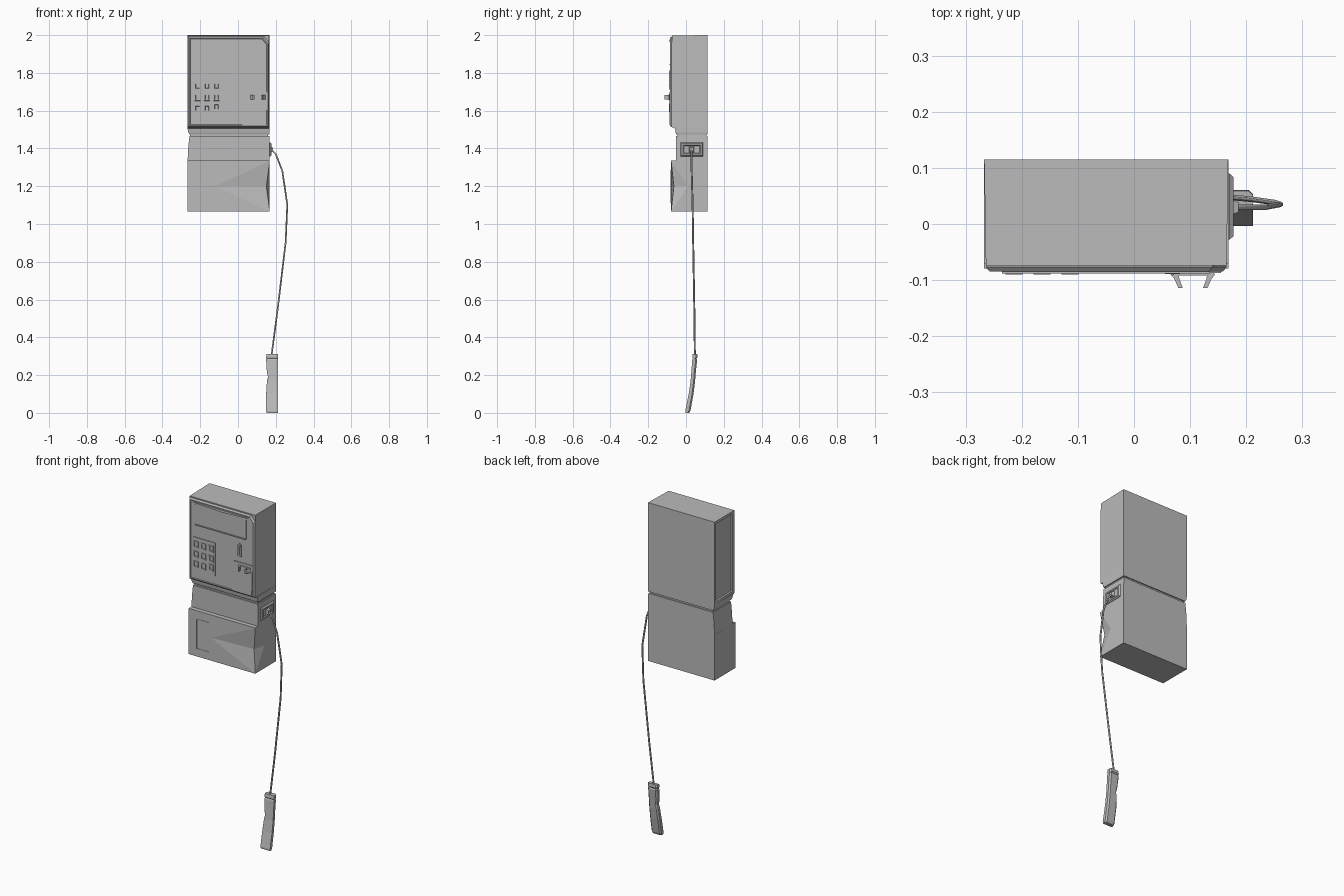
import bpy, bmesh
from mathutils import Vector

cube = bpy.data.objects.get("Cube")
if cube:
    bpy.data.objects.remove(cube, do_unlink=True)

grey = bpy.data.materials.new("plain grey")
grey.use_nodes = True
COLOUR = (0.5, 0.5, 0.5, 1)
grey.diffuse_color = COLOUR
grey.node_tree.nodes["Principled BSDF"].inputs["Base Color"].default_value = COLOUR


def finish(name, bm):
    bmesh.ops.recalc_face_normals(bm, faces=bm.faces)
    mesh = bpy.data.meshes.new(name)
    bm.to_mesh(mesh)
    bm.free()
    mesh.materials.append(grey)
    obj = bpy.data.objects.new(name, mesh)
    bpy.context.collection.objects.link(obj)
    return obj


def loft_mesh(rings):
    """Closed tube through equal rings, capped at both ends."""
    bm = bmesh.new()
    loops = [[bm.verts.new(p) for p in ring] for ring in rings]
    n = len(loops[0])
    for a, b in zip(loops, loops[1:]):
        for i in range(n):
            j = (i + 1) % n
            bm.faces.new((a[i], a[j], b[j], b[i]))
    bm.faces.new(loops[0])
    bm.faces.new(loops[-1])
    return bm


def rect_y(x0, x1, z0, z1, y):
    return [(x0, y, z0), (x1, y, z0), (x1, y, z1), (x0, y, z1)]


def rect_x(y0, y1, z0, z1, x):
    return [(x, y0, z0), (x, y1, z0), (x, y1, z1), (x, y0, z1)]


def rect_z(x0, x1, y0, y1, z):
    return [(x0, y0, z), (x1, y0, z), (x1, y1, z), (x0, y1, z)]


def box(name, x0, x1, y0, y1, z0, z1):
    return finish(name, loft_mesh([rect_z(x0, x1, y0, y1, z) for z in (z0, z1)]))


def prism(name, outline, y0, y1):
    return finish(name, loft_mesh([[(x, y, z) for x, z in outline] for y in (y0, y1)]))


L, R, BACK = -0.267, 0.168, 0.115
FRONT = -0.085

# Upper housing with a sunken panel in its left-hand wall
bm = loft_mesh([rect_y(L, R, 1.51, 2.0, BACK),
                rect_y(L + 0.003, R - 0.003, 1.51, 1.998, -0.074)])
bm.faces.ensure_lookup_table()
bmesh.ops.recalc_face_normals(bm, faces=bm.faces)
side = min(bm.faces, key=lambda f: f.calc_center_median().x)
bmesh.ops.inset_individual(bm, faces=[side], thickness=0.022)
bmesh.ops.inset_individual(bm, faces=[side], thickness=0.004, depth=-0.008)
finish("upper_housing", bm)


# Front door with clipped upper right corner and shallow raised rim
def door(inset, y):
    x0, x1, z0, z1 = L + inset, R - inset, 1.51 + inset, 1.995 - inset
    return [(x0, y, z0), (x1, y, z0), (x1, y, z1 - 0.03), (x1 - 0.025, y, z1), (x0, y, z1)]


finish("front_door", loft_mesh([door(0.003, -0.07), door(0.003, -0.077), door(0.010, FRONT),
                                door(0.014, FRONT), door(0.016, FRONT + 0.003)]))

# Arched hood and display ledges
prism("display_hood", [(-0.235, 1.978), (-0.21, 1.971), (-0.04, 1.964), (0.11, 1.971),
                       (0.135, 1.978)], FRONT - 0.003, FRONT + 0.005)
box("display_ledge", -0.22, 0.11, FRONT - 0.003, FRONT + 0.005, 1.842, 1.847)
box("display_left_edge", -0.222, -0.219, FRONT - 0.001, FRONT + 0.005, 1.847, 1.96)
box("display_right_edge", 0.109, 0.112, FRONT - 0.001, FRONT + 0.005, 1.847, 1.96)

# Keypad plate and dished buttons
box("keypad_plate", -0.235, -0.09, FRONT - 0.001, FRONT + 0.005, 1.575, 1.77)
for row in range(3):
    for col in range(3):
        x, z = -0.214 + 0.05 * col, 1.73 - 0.059 * row
        if row == 2 and col == 2:
            z += 0.008

        def key(hw, y):
            return rect_y(x - hw, x + hw, z - hw * 1.2, z + hw * 1.2, y)
        finish(f"key_{row}_{col}", loft_mesh([key(0.016, FRONT + 0.004), key(0.015, FRONT - 0.005),
                                              key(0.010, FRONT - 0.005), key(0.009, FRONT - 0.002)]))

# Coin slot surround
prism("coin_slot", [(0.055, 1.738), (0.082, 1.734), (0.08, 1.80), (0.07, 1.812), (0.058, 1.80)],
      FRONT - 0.004, FRONT + 0.005)
prism("coin_slit", [(0.066, 1.745), (0.071, 1.745), (0.071, 1.798), (0.066, 1.798)],
      FRONT - 0.006, FRONT)

# Cradle backing plate and its two bent hooks
prism("cradle_plate", [(0.02, 1.525), (0.15, 1.525), (0.155, 1.70), (0.036, 1.70), (0.034, 1.63)],
      FRONT - 0.002, FRONT + 0.005)
box("cradle_bar", 0.066, 0.142, -0.092, FRONT, 1.657, 1.685)
for name, sx in (("cradle_hook_right", -1), ("cradle_hook_left", 1)):
    path = [(0.026, -0.086), (0.040, -0.089), (0.033, -0.098), (0.026, -0.114),
            (0.018, -0.114), (0.024, -0.098)]
    finish(name, loft_mesh([[(0.105 + sx * px, y, z) for px, y in path] for z in (1.658, 1.684)]))

# Collar, groove and neck between the two housings
finish("collar", loft_mesh([rect_z(L + 0.010, R - 0.002, -0.052, BACK, 1.475),
                            rect_z(L + 0.004, R, -0.055, BACK, 1.485),
                            rect_z(L, R, -0.058, BACK, 1.505),
                            rect_z(L, R, -0.070, BACK, 1.512)]))
box("groove", L + 0.014, R - 0.008, -0.045, BACK - 0.006, 1.455, 1.478)
finish("neck", loft_mesh([rect_z(L, R, -0.053, BACK, 1.33),
                          rect_z(L + 0.003, R, -0.053, BACK, 1.40),
                          rect_z(L + 0.010, R - 0.002, -0.053, BACK, 1.465)]))

# Lower housing: right front edge is pinched in, with facets fanning out to it
bm = bmesh.new()
T, B, F = 1.335, 1.065, -0.079
tfl, tfr, tbr, tbl = [bm.verts.new(p) for p in rect_z(L, R, F, BACK, T)]
bfl, bfr, bbr, bbl = [bm.verts.new(p) for p in rect_z(L, R, F, BACK, B)]
pinch = bm.verts.new((0.15, -0.064, 1.2))
front_mid = bm.verts.new((-0.12, F, 1.2))
side_mid = bm.verts.new((R, 0.01, 1.2))
for face in ((tfl, tfr, tbr, tbl), (bfl, bfr, bbr, bbl), (tbl, tbr, bbr, bbl),
             (tfl, tbl, bbl, bfl),
             (tfl, bfl, front_mid), (tfl, front_mid, tfr), (bfl, bfr, front_mid),
             (tfr, front_mid, pinch), (bfr, pinch, front_mid),
             (tfr, pinch, side_mid), (bfr, side_mid, pinch),
             (tfr, side_mid, tbr), (bfr, bbr, side_mid), (tbr, side_mid, bbr)):
    bm.faces.new(face)
finish("lower_housing", bm)

# Faint card outline on the lower front
box("card_top_line", -0.215, -0.13, F - 0.002, F + 0.003, 1.284, 1.287)
box("card_side_line", -0.216, -0.213, F - 0.002, F + 0.003, 1.11, 1.287)
box("card_bottom_line", -0.215, -0.13, F - 0.002, F + 0.003, 1.11, 1.113)


# Cord socket on the side wall
def socket(inset, x):
    return rect_x(-0.028 + inset, 0.09 - inset, 1.358 + inset, 1.432 - inset, x)


finish("cord_socket", loft_mesh([socket(0, R - 0.005), socket(0, 0.170), socket(0.006, 0.177),
                                 socket(0.014, 0.177), socket(0.018, 0.172)]))
finish("cord_nozzle", loft_mesh([rect_x(0.014, 0.046, 1.375, 1.412, 0.165),
                                 rect_x(0.021, 0.039, 1.384, 1.404, 0.186)]))

# Hanging cord
curve = bpy.data.curves.new("cord_path", "CURVE")
curve.dimensions = "3D"
points = [(0.175, 0.03, 1.396), (0.20, 0.03, 1.37), (0.235, 0.03, 1.28), (0.261, 0.035, 1.10),
          (0.252, 0.038, 0.90), (0.21, 0.044, 0.55), (0.177, 0.047, 0.30)]
spline = curve.splines.new("POLY")
spline.points.add(len(points) - 1)
for point, co in zip(spline.points, points):
    point.co = (*co, 1)
curve.bevel_depth = 0.005
curve.bevel_resolution = 1
curve.use_fill_caps = True
curve.materials.append(grey)
bpy.context.collection.objects.link(bpy.data.objects.new("cord", curve))


# Handset: chamfered sections along a bent spine (z, centre y, depth, left x)
def section(z, y, d, x0, x1=0.212):
    c = 0.008
    a, b = y - d, y + d
    tilt = 0.08
    pts = [(x0, a), (x1, a), (x1, b - c), (x1 - c, b), (x0 + c, b), (x0, b - c)]
    return [Vector((px, py, max(0, z + tilt * (py - y)))) for px, py in pts]


finish("handset", loft_mesh([section(0.0, 0.007, 0.010, 0.151), section(0.012, 0.010, 0.014, 0.149),
                             section(0.10, 0.027, 0.013, 0.149), section(0.165, 0.036, 0.012, 0.153),
                             section(0.19, 0.038, 0.012, 0.159), section(0.215, 0.040, 0.012, 0.153),
                             section(0.28, 0.046, 0.013, 0.149), section(0.288, 0.046, 0.010, 0.152),
                             section(0.294, 0.047, 0.014, 0.149),
                             section(0.312, 0.047, 0.012, 0.151)]))
